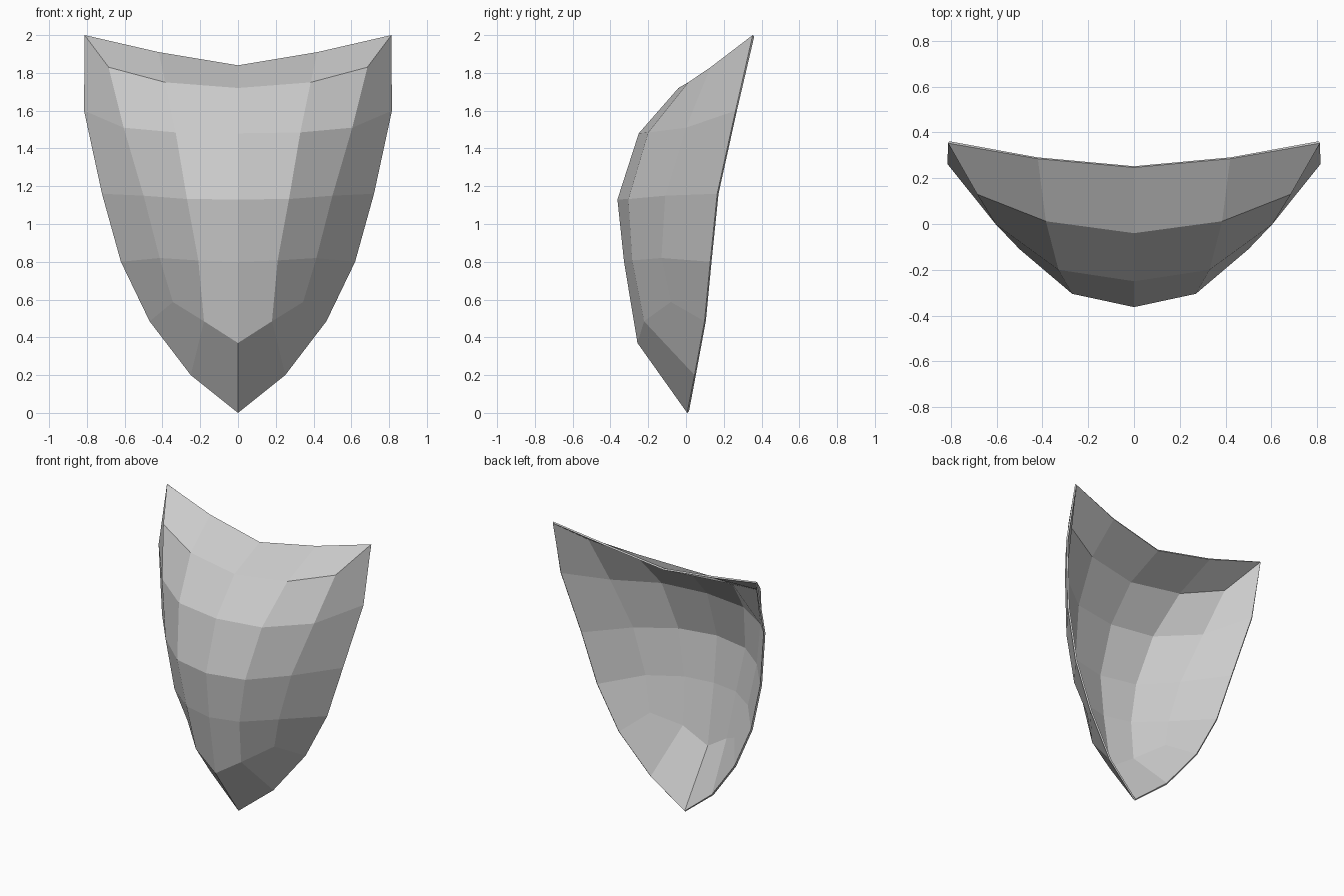
import bpy
import bmesh

if "Cube" in bpy.data.objects:
    bpy.data.objects.remove(bpy.data.objects["Cube"])

# Right half of the shield face: rows from top to bottom, centre column outward (x, y, z)
rows = [
    [(0, -.04, 1.72), (.385, .012, 1.75), (.685, .13, 1.83)],
    [(0, -.25, 1.48), (.33, -.2, 1.485), (.605, 0, 1.51)],
    [(0, -.363, 1.13), (.27, -.305, 1.132), (.5, -.11, 1.15)],
    [(0, -.328, .8), (.21, -.285, .807), (.415, -.13, .82)],
    [(0, -.257, .37), (.18, -.222, .485), (.345, -.08, .587)],
]
# Outer rim: top centre, around the corner and side, to the bottom tip
rim = [(0, .247, 1.84), (.42, .285, 1.91), (.812, .353, 2.0), (.815, .262, 1.6),
       (.72, .165, 1.16), (.62, .128, .8), (.468, .098, .485), (.25, .045, .2), (0, .006, 0)]

bm = bmesh.new()
grid = [[bm.verts.new(p) for p in row] for row in rows]
edge = [bm.verts.new(p) for p in rim]

# Central panels
for a, b in zip(grid, grid[1:]):
    for i in range(2):
        bm.faces.new((a[i], b[i], b[i + 1], a[i + 1]))

# Border panels between the grid outline and the rim
inner = grid[0] + [r[2] for r in grid[1:-1]] + grid[-1][::-1]
for i in range(len(edge) - 1):
    bm.faces.new((edge[i], inner[i], inner[i + 1], edge[i + 1]))

mesh = bpy.data.meshes.new("shield_plate")
bm.to_mesh(mesh)
bm.free()
shield = bpy.data.objects.new("shield_plate", mesh)
bpy.context.collection.objects.link(shield)

# Other half and the thin plate thickness, added towards the back
mirror = shield.modifiers.new("mirror", 'MIRROR')
mirror.use_axis[0] = True
mirror.use_clip = True
thick = shield.modifiers.new("thickness", 'SOLIDIFY')
thick.thickness = 0.012
thick.offset = -1
